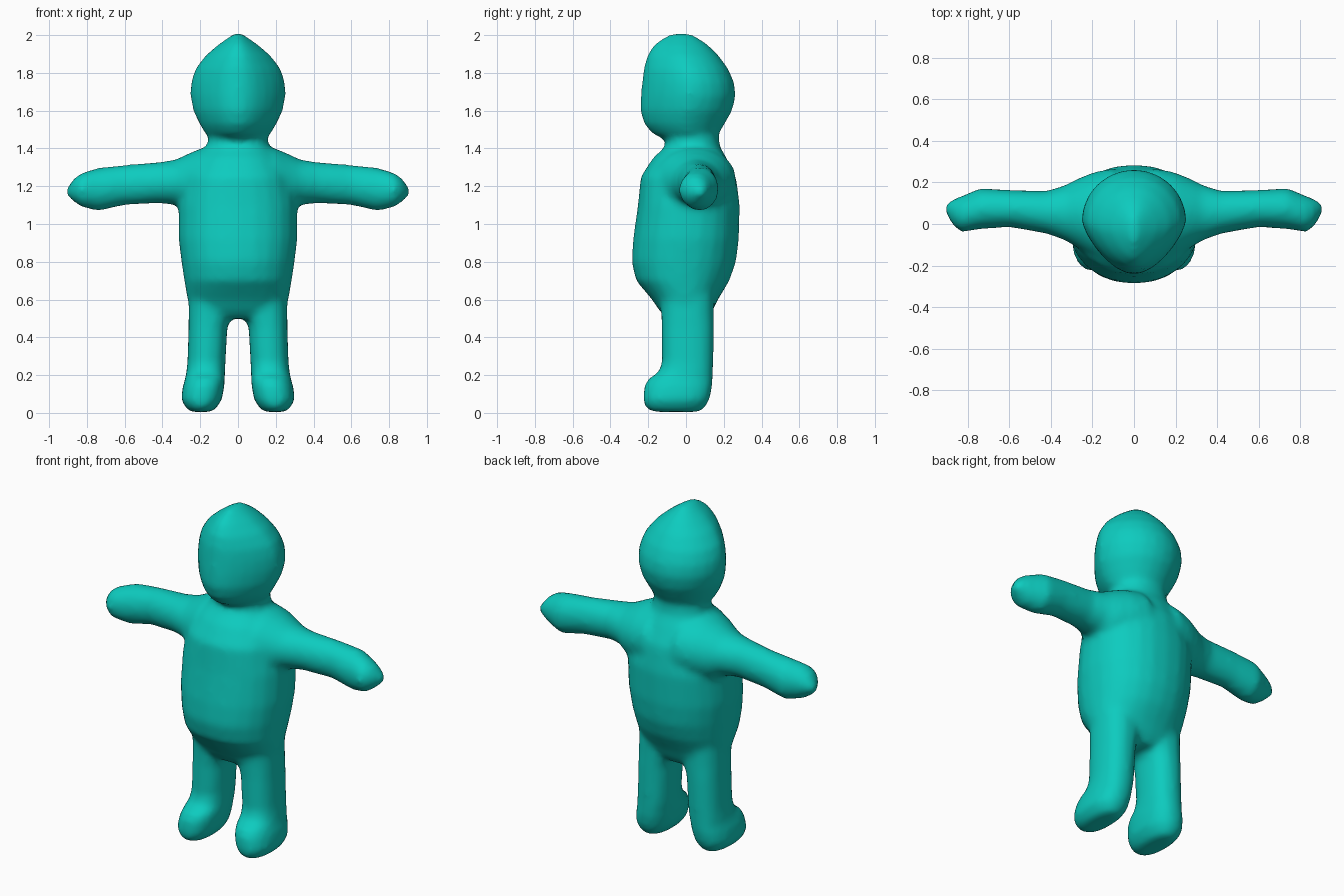
import bpy, bmesh, math
from mathutils import Vector

SEG = 24

teal = bpy.data.materials.new("teal")
teal.diffuse_color = (0.004, 0.60, 0.52, 1)


def loft(bm, rings, axis="z", power=1.0, ridge=0.0):
    """Skin rings of (position, a_min, a_max, b_min, b_max) along z or x.
    power < 1 squares the section; ridge pinches its front into a wedge."""
    loops = []
    for p, a0, a1, b0, b1 in rings:
        loop = []
        for i in range(SEG):
            t = 2 * math.pi * i / SEG
            c, s = math.cos(t), math.sin(t)
            u = math.copysign(abs(c) ** power, c)
            v = math.copysign(abs(s) ** power, s)
            if s < 0:
                u *= 1 - ridge * abs(s)
            a = (a0 + a1) / 2 + u * (a1 - a0) / 2
            b = (b0 + b1) / 2 + v * (b1 - b0) / 2
            co = Vector((a, b, p)) if axis == "z" else Vector((p, a, b))
            loop.append(bm.verts.new(co))
        loops.append(loop)
    faces = [bm.faces.new(loops[0]), bm.faces.new(loops[-1])]
    for l0, l1 in zip(loops, loops[1:]):
        for i in range(SEG):
            j = (i + 1) % SEG
            faces.append(bm.faces.new((l0[i], l0[j], l1[j], l1[i])))
    bmesh.ops.recalc_face_normals(bm, faces=faces)


def mirrored(rings):
    return [(p, -a1, -a0, b0, b1) for p, a0, a1, b0, b1 in rings]


def centred(rows):
    return [(z, -w, w, y0, y1) for z, w, y0, y1 in rows]


bm = bmesh.new()

# Torso with neck
loft(bm, centred([
    (0.50, 0.21, -0.10, 0.11), (0.54, 0.25, -0.14, 0.14), (0.60, 0.268, -0.18, 0.17),
    (0.70, 0.285, -0.265, 0.23), (0.80, 0.30, -0.288, 0.265), (0.92, 0.315, -0.28, 0.28),
    (1.10, 0.315, -0.255, 0.285), (1.25, 0.285, -0.24, 0.265), (1.35, 0.22, -0.175, 0.215),
    (1.41, 0.165, -0.11, 0.18), (1.50, 0.15, -0.10, 0.17)]), power=0.92)

# Head, with a soft ridge down the face
loft(bm, centred([
    (1.44, 0.13, -0.10, 0.14), (1.48, 0.175, -0.18, 0.175), (1.53, 0.205, -0.222, 0.205),
    (1.60, 0.238, -0.243, 0.245), (1.68, 0.254, -0.24, 0.264), (1.75, 0.25, -0.233, 0.255),
    (1.82, 0.228, -0.225, 0.225), (1.89, 0.175, -0.207, 0.175), (1.95, 0.105, -0.17, 0.115),
    (1.985, 0.055, -0.12, 0.065), (2.01, 0.016, -0.08, 0.02)]), ridge=0.3)

# Legs with feet pointing forward
leg = [
    (0.005, 0.14, 0.25, -0.17, 0.07), (0.025, 0.115, 0.275, -0.215, 0.10),
    (0.07, 0.085, 0.302, -0.228, 0.125), (0.14, 0.072, 0.293, -0.222, 0.14),
    (0.18, 0.07, 0.28, -0.20, 0.142), (0.215, 0.068, 0.274, -0.145, 0.143),
    (0.27, 0.066, 0.268, -0.127, 0.145), (0.45, 0.056, 0.262, -0.128, 0.148),
    (0.53, 0.03, 0.262, -0.132, 0.148), (0.65, 0.02, 0.262, -0.14, 0.15)]
loft(bm, leg, power=0.85)
loft(bm, mirrored(leg), power=0.85)

# Arms, tapering to a blunt point
arm = [
    (0.10, -0.18, 0.27, 1.04, 1.42), (0.20, -0.16, 0.248, 1.045, 1.40),
    (0.28, -0.11, 0.215, 1.06, 1.365), (0.33, -0.08, 0.188, 1.10, 1.34),
    (0.42, -0.047, 0.160, 1.11, 1.328), (0.60, -0.015, 0.164, 1.10, 1.313),
    (0.74, -0.025, 0.173, 1.068, 1.298), (0.83, -0.04, 0.135, 1.09, 1.27),
    (0.87, -0.01, 0.12, 1.12, 1.24), (0.908, 0.055, 0.095, 1.15, 1.19)]
loft(bm, arm, axis="x")
loft(bm, [(-p, *r) for p, *r in arm], axis="x")

mesh = bpy.data.meshes.new("figure_body")
bm.to_mesh(mesh)
bm.free()
mesh.materials.append(teal)
body = bpy.data.objects.new("figure_body", mesh)
bpy.context.collection.objects.link(body)

# Fuse the parts into one soft skin
fuse = body.modifiers.new("fuse", "REMESH")
fuse.mode = "VOXEL"
fuse.voxel_size = 0.018
fuse.use_smooth_shade = True
soften = body.modifiers.new("soften", "SMOOTH")
soften.factor = 0.5
soften.iterations = 8
